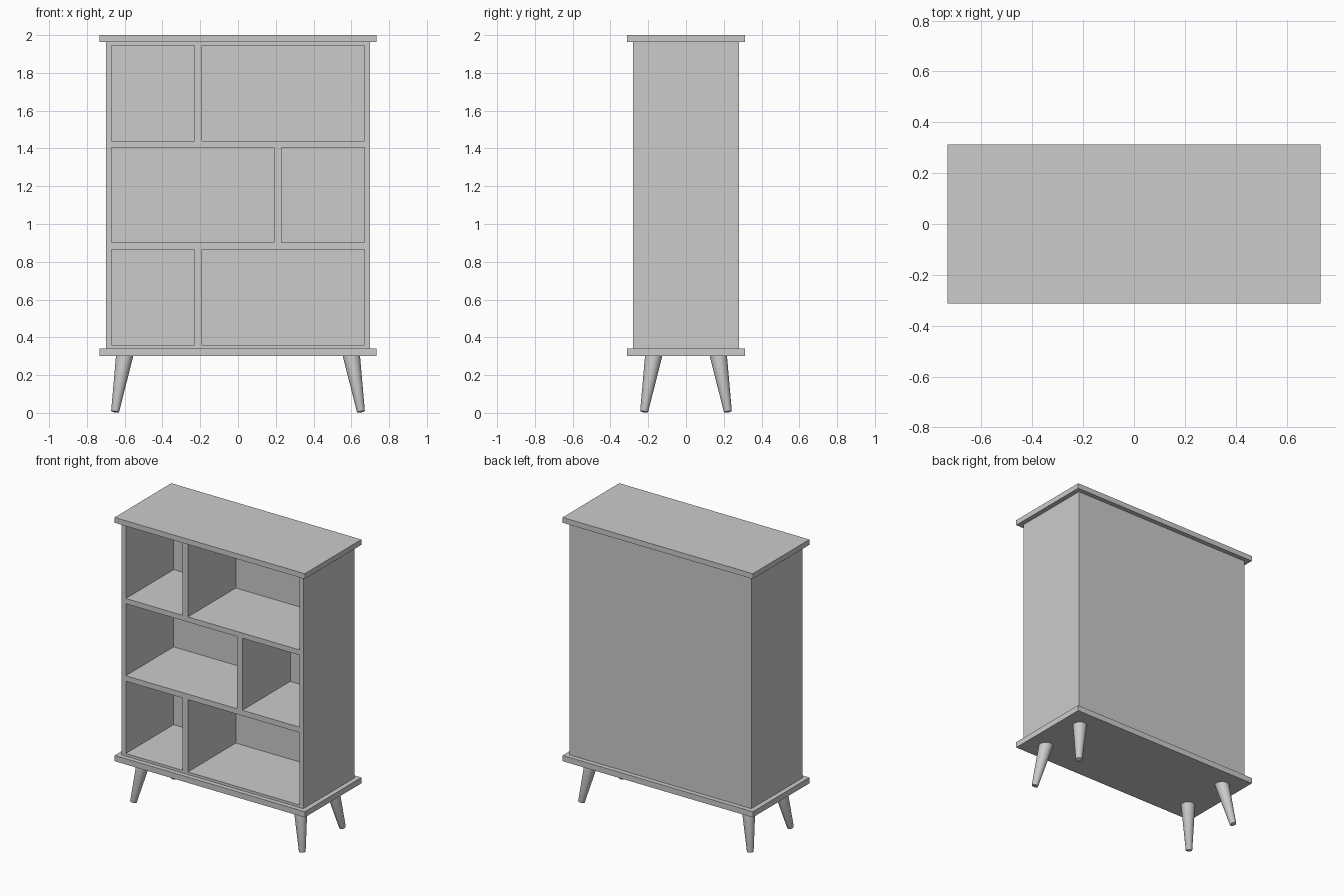
import bpy, bmesh
from mathutils import Matrix, Vector

if "Cube" in bpy.data.objects:
    bpy.data.objects.remove(bpy.data.objects["Cube"])


def finish(name, bm):
    bmesh.ops.recalc_face_normals(bm, faces=bm.faces)
    mesh = bpy.data.meshes.new(name)
    bm.to_mesh(mesh)
    bm.free()
    obj = bpy.data.objects.new(name, mesh)
    bpy.context.collection.objects.link(obj)
    return obj


def add_box(bm, x, y, z):
    """Add a box given (min, max) on each axis."""
    pairs = (x, y, z)
    centre = Vector([(a + b) / 2 for a, b in pairs])
    size = [b - a for a, b in pairs]
    bmesh.ops.create_cube(bm, size=1, matrix=Matrix.Translation(centre) @ Matrix.Diagonal((*size, 1)))


def box(name, x, y, z):
    bm = bmesh.new()
    add_box(bm, x, y, z)
    return finish(name, bm)


# Overhanging top and base boards
box("top_board", (-0.733, 0.733), (-0.312, 0.312), (1.963, 2.0))
box("base_board", (-0.733, 0.733), (-0.312, 0.312), (0.302, 0.342))

# Cabinet body, hollowed by the six compartments
body = box("cabinet_body", (-0.70, 0.70), (-0.28, 0.28), (0.342, 1.963))

rows = [(0.36, 0.864, -0.21), (0.902, 1.404, 0.21), (1.44, 1.945, -0.21)]
bm = bmesh.new()
for bottom, top, divider in rows:
    for x in ((-0.669, divider - 0.02), (divider + 0.02, 0.669)):
        add_box(bm, x, (-0.4, 0.247), (bottom, top))
cutter = finish("compartment_cutter", bm)
cutter.hide_render = True
cutter.hide_viewport = True
cutter.display_type = 'WIRE'

cut = body.modifiers.new("compartments", 'BOOLEAN')
cut.operation = 'DIFFERENCE'
cut.solver = 'EXACT'
cut.object = cutter

# Splayed tapered legs: one corner, mirrored to the other three
foot, hip = Vector((0.651, 0.222, 0.005)), Vector((0.599, 0.170, 0.312))
axis = hip - foot
bm = bmesh.new()
place = Matrix.Translation((foot + hip) / 2) @ axis.to_track_quat('Z', 'Y').to_matrix().to_4x4()
bmesh.ops.create_cone(bm, cap_ends=True, segments=32, radius1=0.021, radius2=0.046,
                      depth=axis.length, matrix=place)
tip = [e for e in bm.edges if all((v.co - foot).length < 0.03 for v in e.verts)]
bmesh.ops.bevel(bm, geom=tip, offset=0.004, segments=2, profile=0.5, affect='EDGES')
legs = finish("legs", bm)
mirror = legs.modifiers.new("four_corners", 'MIRROR')
mirror.use_axis = (True, True, False)

bpy.context.view_layer.objects.active = legs
legs.select_set(True)
bpy.ops.object.shade_smooth_by_angle()
